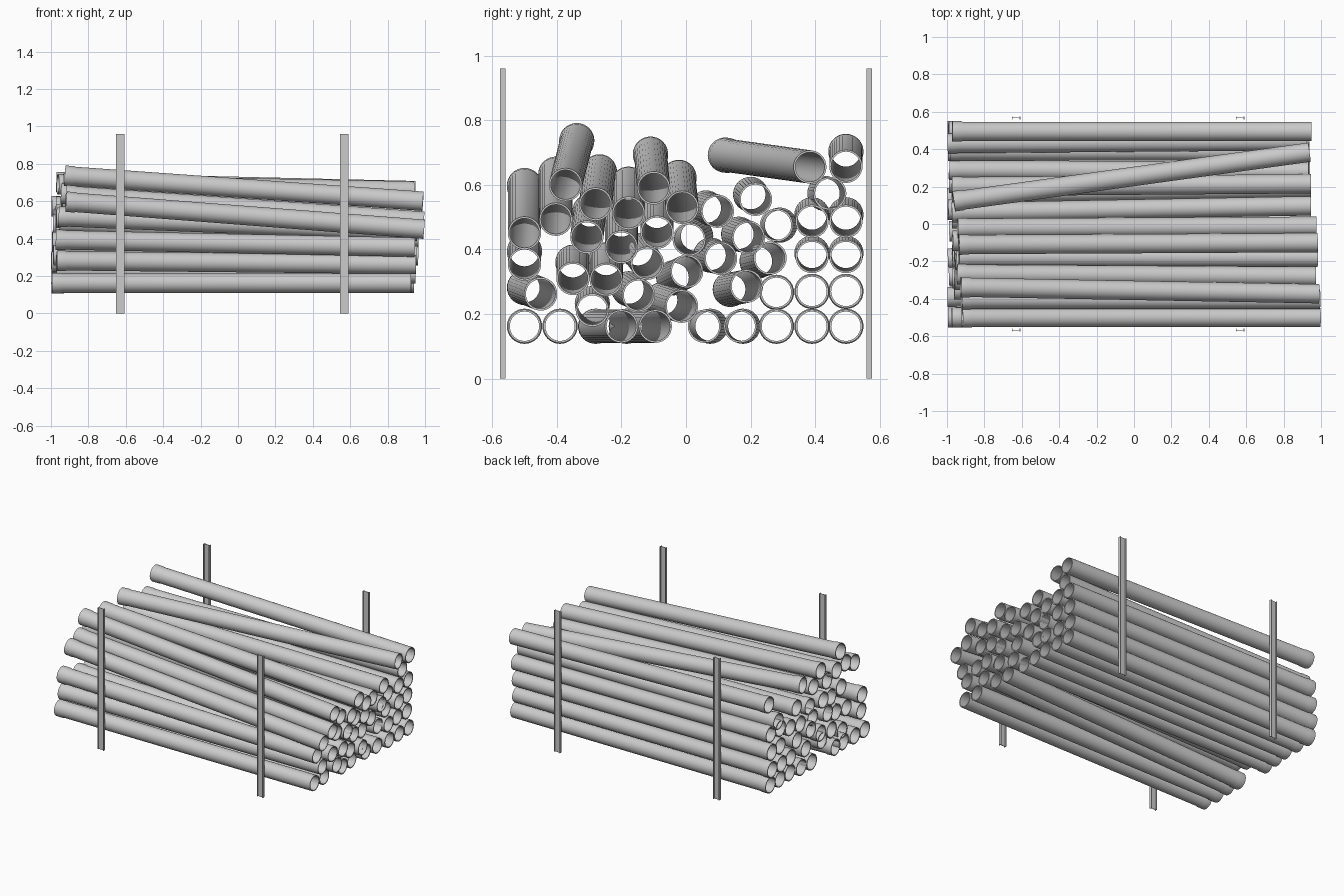
import bpy, bmesh, math, random
from mathutils import Vector, Matrix

if "Cube" in bpy.data.objects:
    bpy.data.objects.remove(bpy.data.objects["Cube"])

random.seed(4)
SIDES, LENGTH = 32, 1.92
scene = bpy.context.collection


def pipe_mesh():
    # closed wall section (x, radius) spun round the x axis, socket at the -x end
    h = LENGTH / 2
    section = [(-h, .0545), (-h + .045, .0545), (-h + .055, .0515), (h, .0515),
               (h, .0455), (-h + .055, .0455), (-h + .045, .0485), (-h, .0485)]
    bm = bmesh.new()
    rings = []
    for i in range(SIDES):
        a = 2 * math.pi * i / SIDES
        rings.append([bm.verts.new((x, r * math.cos(a), r * math.sin(a))) for x, r in section])
    n = len(section)
    for i in range(SIDES):
        p, q = rings[i], rings[(i + 1) % SIDES]
        for j in range(n):
            k = (j + 1) % n
            bm.faces.new((p[j], p[k], q[k], q[j]))
    bmesh.ops.recalc_face_normals(bm, faces=bm.faces)
    me = bpy.data.meshes.new("pipe")
    bm.to_mesh(me)
    bm.free()
    return me


mesh = pipe_mesh()
count = 0


def add_pipe(y, z, dy=0.0, dz=0.0):
    # (y, z) is the +x end, (dy, dz) the shift of the -x end
    global count
    count += 1
    ob = bpy.data.objects.new(f"pipe_{count:02d}", mesh)
    scene.objects.link(ob)
    axis = Vector((LENGTH, -dy, -dz)).normalized()
    cx = max(-.038, min(.038, -.028 + .45 * dz + random.uniform(-.012, .012)))
    ob.matrix_world = (Matrix.Translation((cx, y + dy / 2, z + dz / 2))
                       @ axis.to_track_quat('X', 'Z').to_matrix().to_4x4())
    return ob


# bottom layer
first = add_pipe(-.5, .162)
for y, dy in [(-.39, 0), (-.20, -.08), (-.095, -.09), (.057, .018),
              (.168, .008), (.28, 0), (.39, 0), (.495, 0)]:
    add_pipe(y, .162, dy)

# neat columns on the +y side
for y in (.39, .495):
    for i, z in enumerate((.27, .378, .487)):
        add_pipe(y, z, 0, .01 * i)

# loose, leaning pipes
for p in [(-.45, .262, -.05, .02), (-.29, .212, 0, .02), (-.147, .258, -.03, .02),
          (-.014, .224, -.06, .02), (.187, .286, -.05, -.01), (-.5, .354, 0, .04),
          (-.35, .31, 0, .05), (-.247, .307, 0, .06), (-.12, .357, -.03, .04),
          (.002, .332, -.04, -.02), (.107, .372, -.03, .01), (.26, .373, -.04, -.01),
          (.28, .267, 0, 0), (-.5, .45, 0, .148), (-.307, .438, .01, .08),
          (-.2, .407, 0, .08), (-.09, .453, 0, .06), (.01, .431, .02, .01),
          (.193, .437, -.03, .01), (-.403, .493, 0, .14), (-.28, .54, .012, .10),
          (-.178, .512, 0, .09), (-.012, .53, -.01, .093), (.097, .518, -.035, .01),
          (.215, .555, -.015, .015), (.28, .475, .01, 0), (-.373, .60, .035, .137),
          (-.10, .59, -.01, .105), (.385, .655, -.265, .037), (.445, .573, -.015, 0),
          (.495, .657, 0, .046)]:
    add_pipe(*p)

# smooth walls, sharp rims (mesh is shared by all pipes)
bpy.context.view_layer.objects.active = first
first.select_set(True)
bpy.ops.object.shade_smooth_by_angle(angle=math.radians(30))


def add_post(name, x, y, w=.0225, d=.009, t=.004, web=.0015, h=.96):
    # I-section upright: flanges face +-x, web runs along x
    quarter = [(w, -d), (w, d), (w - t, d), (w - t, web)]
    left = [(-a, b) for a, b in reversed(quarter[1:])]
    outline = quarter + left + [(-w, -d), (-w + t, -d), (-w + t, -web),
                                (w - t, -web), (w - t, -d)]
    bm = bmesh.new()
    face = bm.faces.new([bm.verts.new((x + a, y + b, 0)) for a, b in outline])
    top = bmesh.ops.extrude_face_region(bm, geom=[face])
    bmesh.ops.translate(bm, vec=(0, 0, h),
                        verts=[v for v in top['geom'] if isinstance(v, bmesh.types.BMVert)])
    bmesh.ops.recalc_face_normals(bm, faces=bm.faces)
    me = bpy.data.meshes.new(name)
    bm.to_mesh(me)
    bm.free()
    scene.objects.link(bpy.data.objects.new(name, me))


# four posts
for xn, x in (("left", -.63), ("right", .567)):
    for yn, y in (("front", -.567), ("back", .567)):
        add_post(f"{yn}_{xn}_post", x, y)
